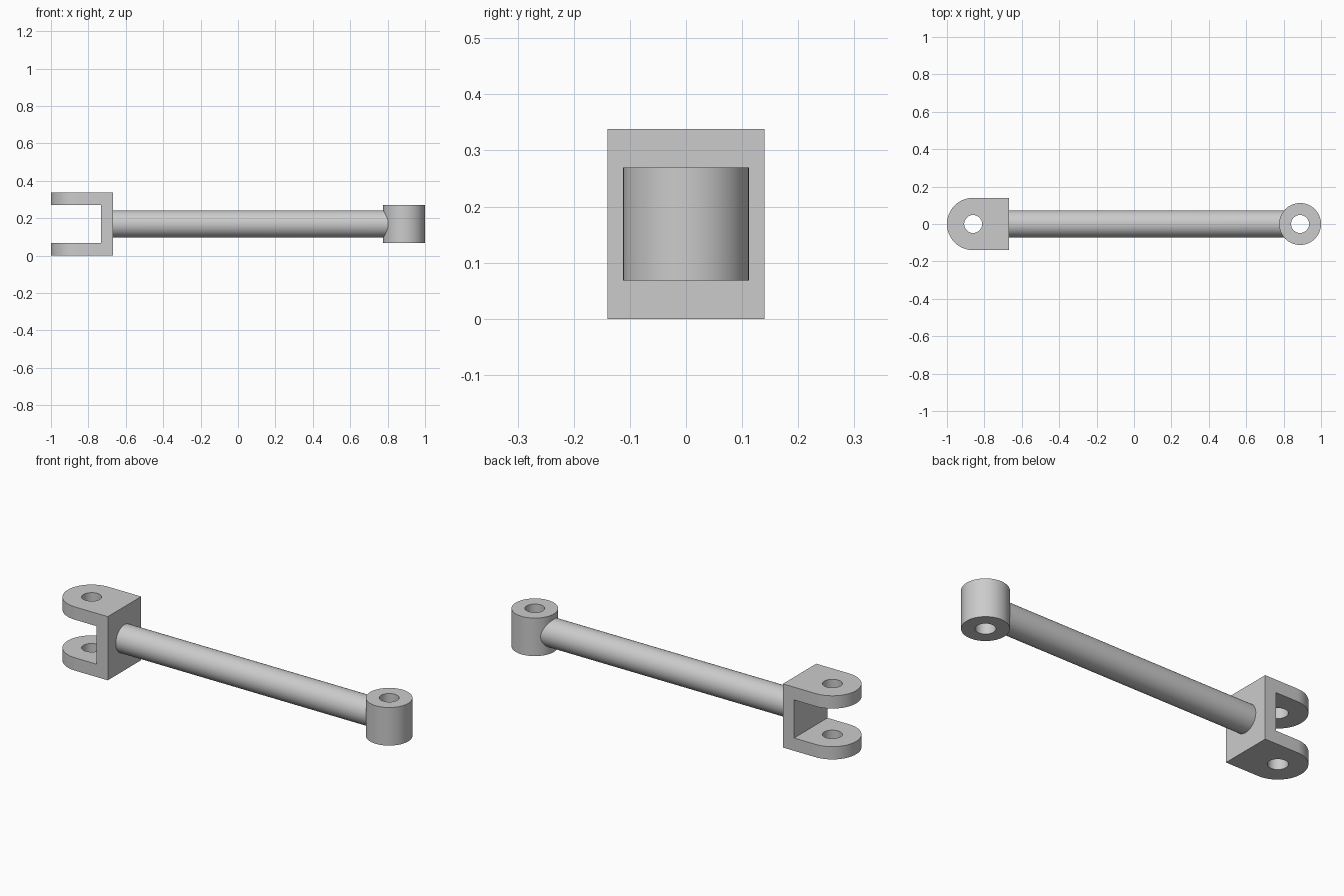
import bpy
import bmesh
from math import pi, cos, sin, radians

if "Cube" in bpy.data.objects:
    bpy.data.objects.remove(bpy.data.objects["Cube"])

MID = 0.169            # height of the rod axis
FORK_X, EYE_X = -0.86, 0.888
HOLE_R = 0.048


def extrude_profile(name, points, z0, z1):
    """Solid prism from a flat outline."""
    bm = bmesh.new()
    face = bm.faces.new([bm.verts.new((x, y, z0)) for x, y in points])
    new = bmesh.ops.extrude_face_region(bm, geom=[face])["geom"]
    top = [v for v in new if isinstance(v, bmesh.types.BMVert)]
    bmesh.ops.translate(bm, verts=top, vec=(0, 0, z1 - z0))
    bmesh.ops.recalc_face_normals(bm, faces=bm.faces)
    mesh = bpy.data.meshes.new(name)
    bm.to_mesh(mesh)
    bm.free()
    obj = bpy.data.objects.new(name, mesh)
    bpy.context.collection.objects.link(obj)
    return obj


def arc(cx, r, a0, a1, n):
    return [(cx + r * cos(a0 + (a1 - a0) * i / n), r * sin(a0 + (a1 - a0) * i / n))
            for i in range(n + 1)]


def disc(name, cx, r, z0, z1, n=64):
    return extrude_profile(name, arc(cx, r, 0, 2 * pi, n)[:-1], z0, z1)


def boolean(obj, other, op):
    """Apply a boolean and remove the helper."""
    mod = obj.modifiers.new(op.lower(), "BOOLEAN")
    mod.operation, mod.solver, mod.object = op, "EXACT", other
    bpy.context.view_layer.objects.active = obj
    bpy.ops.object.modifier_apply(modifier=mod.name)
    bpy.data.objects.remove(other, do_unlink=True)


# Fork: rounded block with a slot between the two arms
outline = arc(FORK_X, 0.14, pi / 2, 3 * pi / 2, 40) + [(-0.667, -0.14), (-0.667, 0.14)]
link = extrude_profile("link_rod", outline, 0, 2 * MID)
slot = extrude_profile("slot_cutter", [(-1.1, -0.3), (-0.733, -0.3), (-0.733, 0.3), (-1.1, 0.3)],
                       0.068, 0.27)
boolean(link, slot, "DIFFERENCE")

# Round shaft, ending inside the fork wall and the eye wall
x0, x1 = -0.70, 0.83
bpy.ops.mesh.primitive_cylinder_add(vertices=64, radius=0.073, depth=x1 - x0,
                                    location=((x0 + x1) / 2, 0, MID), rotation=(0, pi / 2, 0))
shaft = bpy.context.object
boolean(link, shaft, "UNION")

# Eye at the far end
boolean(link, disc("eye", EYE_X, 0.112, 0.068, 0.27), "UNION")

# Pin holes through fork arms and eye
for x in (FORK_X, EYE_X):
    boolean(link, disc("hole_cutter", x, HOLE_R, -0.1, 0.5, 48), "DIFFERENCE")

bpy.ops.object.select_all(action="DESELECT")
link.select_set(True)
bpy.context.view_layer.objects.active = link
bpy.ops.object.shade_smooth_by_angle(angle=radians(30))
